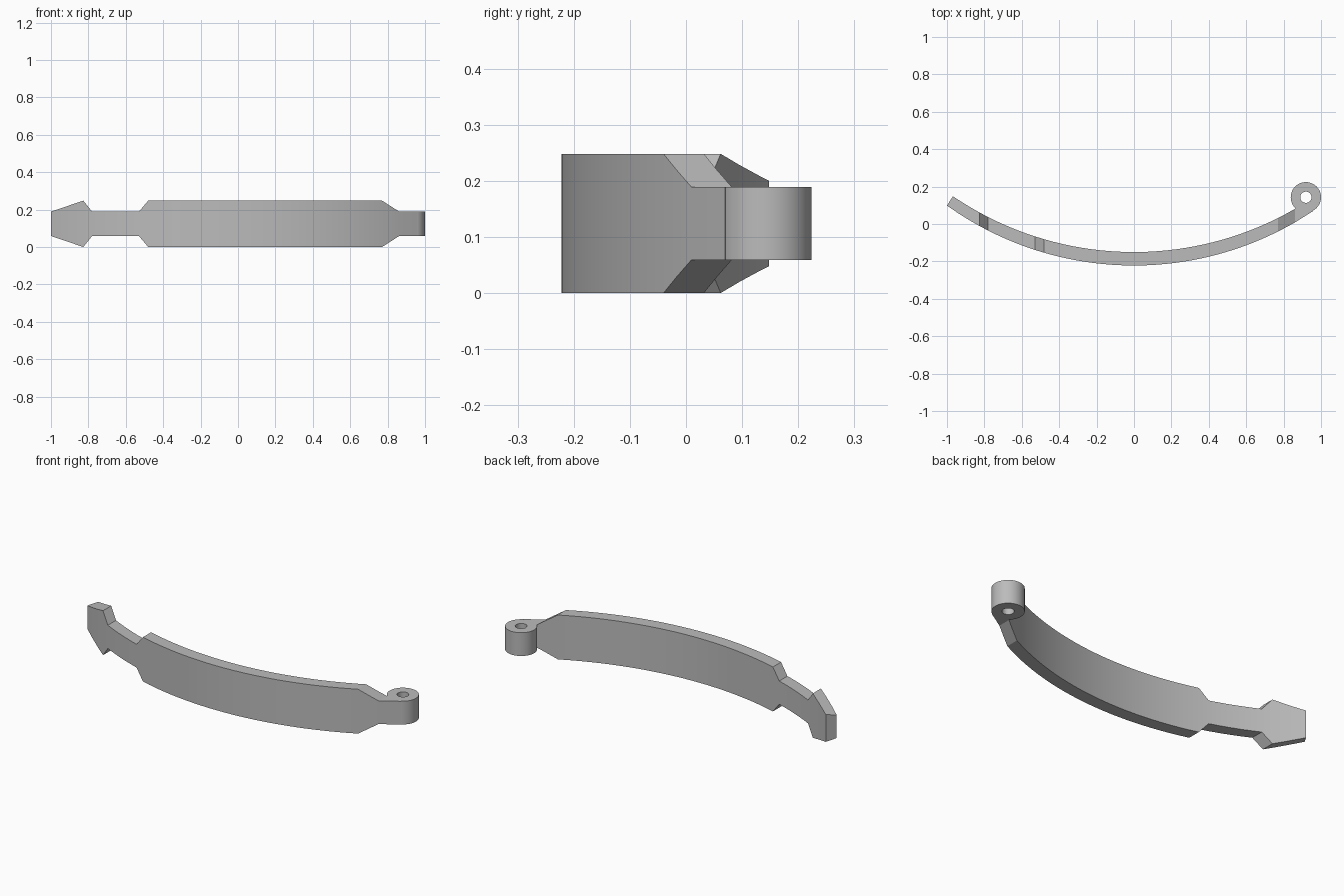
import bpy, bmesh, math

cube = bpy.data.objects.get("Cube")
if cube:
    bpy.data.objects.remove(cube, do_unlink=True)

grey = bpy.data.materials.new("plain grey")
grey.use_nodes = True
GREY = (0.5, 0.5, 0.5, 1)
grey.diffuse_color = GREY
grey.node_tree.nodes["Principled BSDF"].inputs["Base Color"].default_value = GREY

R, FRONT, THICK = 1.72, -0.222, 0.072
MID, HALF, NECK = 0.124, 0.124, 0.065
# Half height of the band along x: flared tip, neck, broad body, neck
KEYS = [(-1.0, NECK), (-0.827, HALF), (-0.78, NECK), (-0.53, NECK),
        (-0.48, HALF), (0.77, HALF), (0.862, NECK), (0.958, NECK)]


def arc_y(x):
    return FRONT + R - math.sqrt(R * R - x * x)


def half_height(x):
    for (x0, h0), (x1, h1) in zip(KEYS, KEYS[1:]):
        if x <= x1:
            return h0 + (h1 - h0) * (x - x0) / (x1 - x0)
    return NECK


def make_object(name, bm):
    bmesh.ops.recalc_face_normals(bm, faces=bm.faces)
    mesh = bpy.data.meshes.new(name)
    bm.to_mesh(mesh)
    bm.free()
    mesh.materials.append(grey)
    obj = bpy.data.objects.new(name, mesh)
    bpy.context.collection.objects.link(obj)
    return obj


def loft(bm, sections, closed=False):
    rings = [[bm.verts.new(p) for p in s] for s in sections]
    pairs = list(zip(rings, rings[1:]))
    if closed:
        pairs.append((rings[-1], rings[0]))
    for a, b in pairs:
        for i in range(4):
            j = (i + 1) % 4
            bm.faces.new((a[i], a[j], b[j], b[i]))
    if not closed:
        bm.faces.new(rings[0])
        bm.faces.new(rings[-1])


# Curved band: sections at constant x, slanted at both ends
stations = [KEYS[0][0]]
for (x0, _), (x1, _) in zip(KEYS, KEYS[1:]):
    steps = 1 if x1 == KEYS[-1][0] else max(1, round((x1 - x0) / 0.05))
    stations += [x0 + (x1 - x0) * (i + 1) / steps for i in range(steps)]
sections = []
for x in stations:
    xi = min(max(x, -0.968), 0.885)
    h, hi = half_height(x), half_height(xi)
    y, yi = arc_y(x), arc_y(xi) + THICK
    sections.append([(x, y, MID - h), (x, y, MID + h),
                     (xi, yi, MID + hi), (xi, yi, MID - hi)])
bm = bmesh.new()
loft(bm, sections)
band = make_object("curved_band", bm)

# Hinge eye: a tube at the left end
SIDES = 48
bm = bmesh.new()
tube = []
for k in range(SIDES):
    c, s = math.cos(math.tau * k / SIDES), math.sin(math.tau * k / SIDES)
    tube.append([(0.919 + r * c, 0.143 + r * s, MID + z)
                 for r, z in ((0.081, -NECK), (0.081, NECK), (0.03, NECK), (0.03, -NECK))])
loft(bm, tube, closed=True)
eye = make_object("hinge_eye", bm)

# Weld the eye to the band
weld = band.modifiers.new("weld", 'BOOLEAN')
weld.operation, weld.solver, weld.object = 'UNION', 'EXACT', eye
bpy.ops.object.select_all(action='DESELECT')
bpy.context.view_layer.objects.active = band
band.select_set(True)
bpy.ops.object.modifier_apply(modifier="weld")
bpy.data.objects.remove(eye, do_unlink=True)
bpy.ops.object.shade_smooth_by_angle(angle=math.radians(25))
